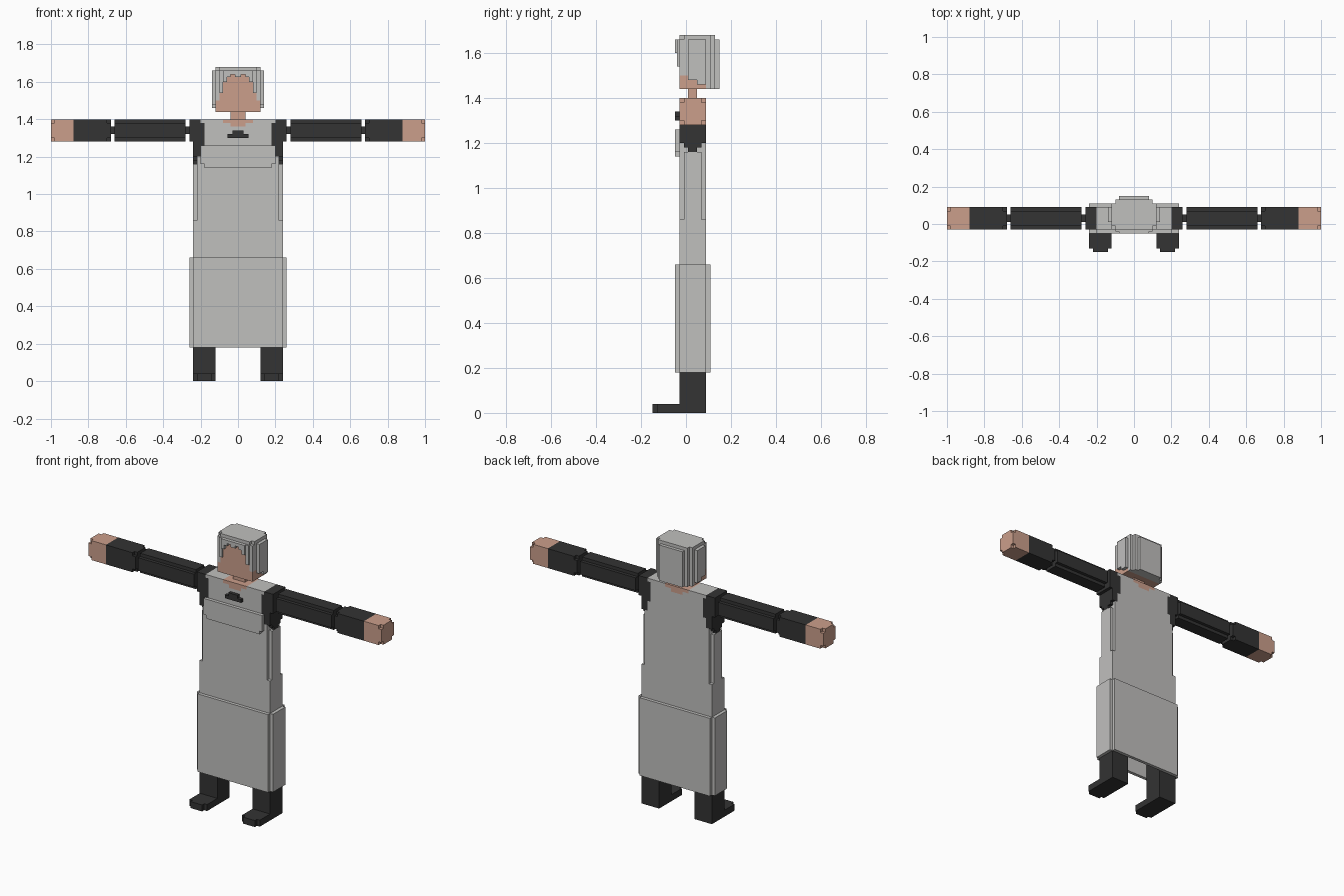
import bpy, bmesh

if "Cube" in bpy.data.objects:
    bpy.data.objects.remove(bpy.data.objects["Cube"])


def material(name, rgb):
    m = bpy.data.materials.new(name)
    m.diffuse_color = (*rgb, 1)
    m.use_nodes = True
    m.node_tree.nodes["Principled BSDF"].inputs["Base Color"].default_value = m.diffuse_color
    return m


CLOTH = material("light grey", (0.53, 0.525, 0.515))
SKIN = material("skin", (0.60, 0.345, 0.26))
DARK = material("charcoal", (0.033, 0.033, 0.033))


def blocks(name, mat, boxes, mirror=False):
    """One flat-faced object made of boxes (x0, x1, y0, y1, z0, z1)."""
    bm = bmesh.new()
    if mirror:
        boxes = boxes + [(-b[1], -b[0], *b[2:]) for b in boxes]
    for x0, x1, y0, y1, z0, z1 in boxes:
        vs = bmesh.ops.create_cube(bm, size=1)["verts"]
        for v in vs:
            v.co = (x0 + (v.co.x + .5) * (x1 - x0),
                    y0 + (v.co.y + .5) * (y1 - y0),
                    z0 + (v.co.z + .5) * (z1 - z0))
    me = bpy.data.meshes.new(name)
    bm.to_mesh(me)
    bm.free()
    me.materials.append(mat)
    ob = bpy.data.objects.new(name, me)
    bpy.context.collection.objects.link(ob)
    return ob


def sym(w, *rest):
    """Box centred on x = 0 with half width w."""
    return (-w, w, *rest)


V = 0.02                # block step
F, B = -0.03, 0.09      # front and back of the body

# Legs with stepped toes
blocks("legs", DARK, [(.12, .24, F, B, 0, .66)], True)
blocks("feet", DARK, [(.12, .24, -.13, F, 0, .04),
                      (.14, .22, -.15, -.13, 0, .04)], True)

# Skirt: open below, thin walls with stepped corners
blocks("skirt_panels", CLOTH, [sym(.24, -.05, F, .18, .66),
                               sym(.24, B, .11, .18, .66),
                               sym(.24, F, B, .64, .66)])
blocks("skirt_sides", CLOTH, [(.24, .26, F, B, .18, .66)], True)

# Torso: full block below, stepped corners above, open neckline
blocks("torso", CLOTH, [
    sym(.24, F, B, .66, .86),
    sym(.22, F, B, .86, 1.20),
    sym(.24, F + V, B - V, .86, 1.16),
    sym(.20, F, B, 1.20, 1.26),
    sym(.18, F, B, 1.26, 1.36)])
blocks("neckline_cloth", CLOTH, [(.04, .18, F, B, 1.36, 1.38),
                                 (.08, .20, F, B, 1.38, 1.40)], True)
blocks("collar_skin", SKIN, [sym(.04, F, B, 1.36, 1.38),
                             sym(.08, F, B, 1.38, 1.40)])

# Chest flap and small badge
blocks("chest_flap", CLOTH, [sym(.20, -.05, F, 1.16, 1.26),
                             sym(.18, -.05, F, 1.14, 1.16)])
blocks("chest_badge", DARK, [sym(.055, -.05, F, 1.30, 1.32),
                             sym(.03, -.05, F, 1.32, 1.34)])

# Shoulders tapering down under the arm
blocks("shoulders", DARK, [
    (.20, .24, F, B, 1.20, 1.40),
    (.18, .24, F, B, 1.26, 1.38),
    (.24, .26, F, B, 1.28, 1.40),
    (.22, .24, F + V, B - V, 1.18, 1.20),
    (.22, .24, F + 2 * V, B - 2 * V, 1.16, 1.18)], True)


# Arms: blocks with a cross-shaped section where corners are cut
def cross(x0, x1):
    return [(x0, x1, F, B, 1.30, 1.38), (x0, x1, F + V, B - V, 1.28, 1.40)]


blocks("arm_joints", DARK, [(.26, .28, .01, .05, 1.32, 1.36),
                            (.66, .68, .01, .05, 1.32, 1.36)], True)
blocks("upper_arms", DARK, cross(.28, .66), True)
blocks("forearms", DARK, cross(.68, .70) + [(.70, .88, F, B, 1.28, 1.40)], True)
blocks("hands", SKIN, [(.88, .98, F, B, 1.28, 1.40)] + cross(.98, 1.0), True)

# Neck and head
blocks("neck", SKIN, [sym(.04, .01, .05, 1.38, 1.46)])
blocks("face", SKIN, [sym(.10, F, .09, 1.44, 1.64),
                      sym(.12, F, .01, 1.44, 1.50),
                      sym(.12, .01, .05, 1.44, 1.48),
                      sym(.12, .05, .09, 1.44, 1.46)])

# Hair: cap, stepped back and side locks that rise toward the face
blocks("hair_cap", CLOTH, [sym(.08, F, .13, 1.64, 1.68),
                           sym(.10, F, .13, 1.64, 1.68),
                           sym(.12, F + V, .11, 1.64, 1.68),
                           sym(.14, .01, .09, 1.64, 1.66)])
blocks("hair_back", CLOTH, [sym(.12, .09, .11, 1.44, 1.66),
                            sym(.10, .11, .13, 1.44, 1.66),
                            sym(.08, .13, .15, 1.44, 1.66)])
blocks("hair_sides", CLOTH, [(.10, .12, F, .01, 1.50, 1.66),
                             (.10, .14, .01, .05, 1.48, 1.66),
                             (.10, .14, .05, .09, 1.46, 1.66)], True)

# Fringe strands of different lengths
strands = [(0, .015, 1.625), (.015, .04, 1.64), (.04, .06, 1.625), (.06, .08, 1.60)]
blocks("hair_fringe", CLOTH,
       [(a, b, -.05, F, z, 1.66) for a, b, z in strands]
       + [(.08, .10, F - .01, F, 1.54, 1.66)], True)
